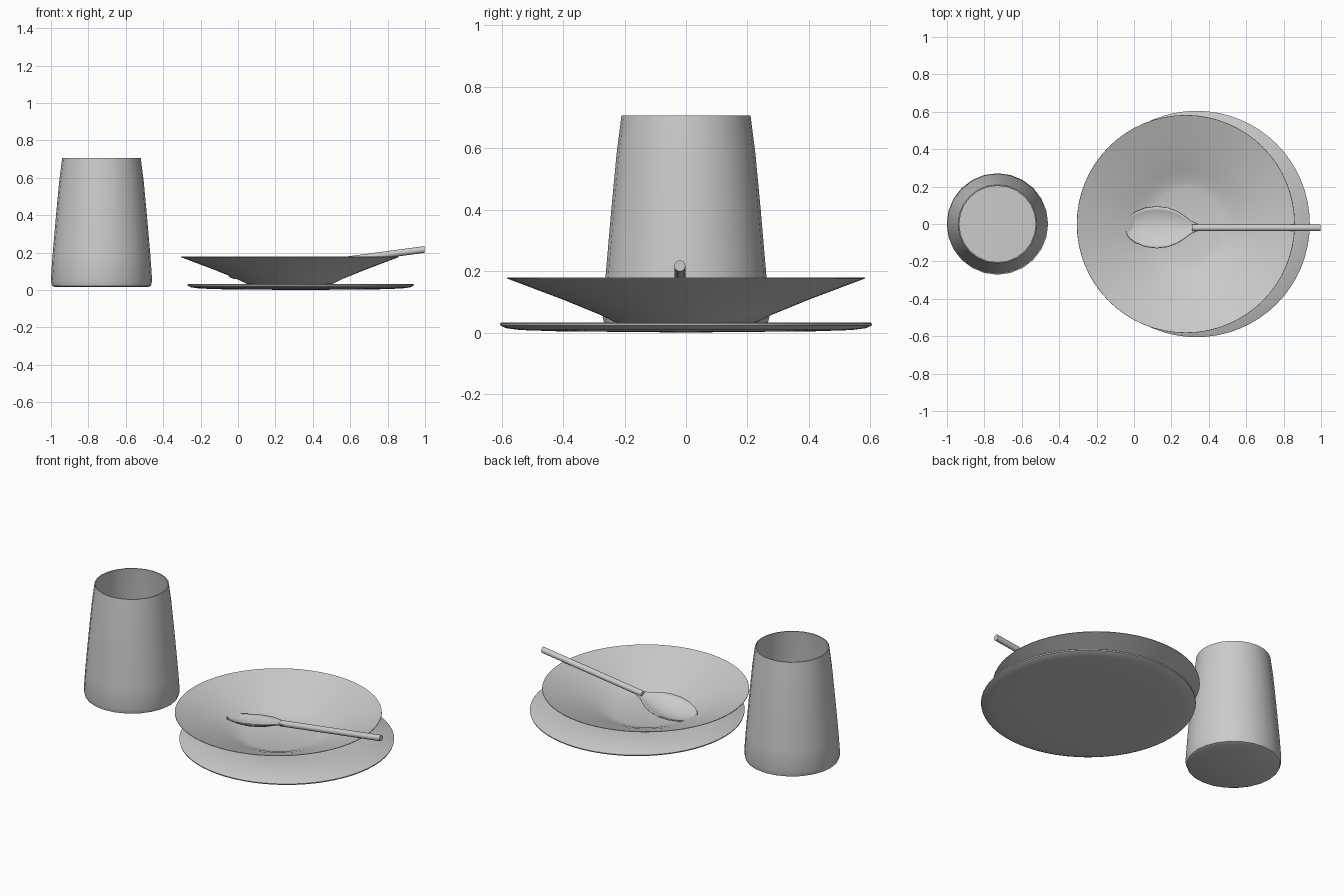
import bpy
from math import sin, cos, tau

if "Cube" in bpy.data.objects:
    bpy.data.objects.remove(bpy.data.objects["Cube"])


def finish(name, verts, faces, angle=0.7):
    mesh = bpy.data.meshes.new(name)
    mesh.from_pydata(verts, [], faces)
    mesh.validate()
    obj = bpy.data.objects.new(name, mesh)
    bpy.context.collection.objects.link(obj)
    bpy.ops.object.select_all(action='DESELECT')
    obj.select_set(True)
    bpy.context.view_layer.objects.active = obj
    bpy.ops.object.shade_smooth_by_angle(angle=angle)
    return obj


def lathe(name, profile, cx, cy, n):
    """Spin a (radius, z) profile that begins and ends on the axis."""
    verts = [(cx, cy, profile[0][1])]
    rings = profile[1:-1]
    for r, z in rings:
        verts += [(cx + r * cos(tau * i / n), cy + r * sin(tau * i / n), z) for i in range(n)]
    verts.append((cx, cy, profile[-1][1]))
    last = len(verts) - 1
    faces = []
    for i in range(n):
        j = (i + 1) % n
        faces.append((0, 1 + j, 1 + i))
        for k in range(len(rings) - 1):
            a, b = 1 + k * n, 1 + (k + 1) * n
            faces.append((a + i, a + j, b + j, b + i))
        a = 1 + (len(rings) - 1) * n
        faces.append((a + i, a + j, last))
    return finish(name, verts, faces)


# cup: tapered hollow tumbler with a rounded foot
lathe("cup", [(0, 0.015), (0.245, 0.015), (0.264, 0.022), (0.271, 0.05), (0.262, 0.18),
              (0.243, 0.4), (0.226, 0.58), (0.21, 0.706), (0.204, 0.706), (0.22, 0.58),
              (0.237, 0.4), (0.256, 0.18), (0.262, 0.06), (0.24, 0.03), (0, 0.03)],
      -0.73, 0, 24)

# plate: flat disc with a rounded underside edge
lathe("plate", [(0, 0.0), (0.42, 0.004), (0.54, 0.008), (0.585, 0.014), (0.603, 0.022),
                (0.605, 0.029), (0.6, 0.033), (0.3, 0.032), (0, 0.03)], 0.335, 0, 64)

# bowl: shallow thin dish with sloping sides
lathe("bowl", [(0, 0.028), (0.2, 0.028), (0.235, 0.035), (0.285, 0.06), (0.4, 0.107),
               (0.583, 0.176), (0.582, 0.179), (0.4, 0.112), (0.285, 0.066), (0.235, 0.044),
               (0.19, 0.034), (0, 0.032)], 0.277, 0, 64)

# spoon head: lofted dish, tilted lengthways and rolled to one side
SY, SLOPE, ROLL = -0.017, 0.133, -0.16


def axis_z(x):
    return 0.217 + (x - 1.0) * SLOPE


outline = [(-0.045, 0.004), (-0.038, 0.035), (-0.02, 0.06), (0.01, 0.081), (0.06, 0.102),
           (0.12, 0.11), (0.18, 0.103), (0.23, 0.084), (0.27, 0.058), (0.3, 0.035), (0.34, 0.018)]
m = 12
verts, faces = [], []
for x, w in outline:
    for i in range(m + 1):
        t = 2 * i / m - 1
        dy = w * t
        depth = 0.035 * (w / 0.11) ** 1.5 * (1 - t * t)
        verts.append((x, SY + dy, axis_z(x) + ROLL * dy - depth))
for k in range(len(outline) - 1):
    for i in range(m):
        a = k * (m + 1) + i
        faces.append((a, a + m + 1, a + m + 2, a + 1))
head = finish("spoon_head", verts, faces)
solid = head.modifiers.new("thickness", 'SOLIDIFY')
solid.thickness = 0.006

# spoon handle: straight round rod resting on the bowl rim
n, r = 16, 0.018
verts, faces = [], []
for x in (0.31, 0.997):
    verts += [(x, SY - 0.003 + r * cos(tau * i / n), axis_z(x) + r * sin(tau * i / n)) for i in range(n)]
faces = [(i, (i + 1) % n, n + (i + 1) % n, n + i) for i in range(n)]
faces += [tuple(reversed(range(n))), tuple(range(n, 2 * n))]
finish("spoon_handle", verts, faces)
